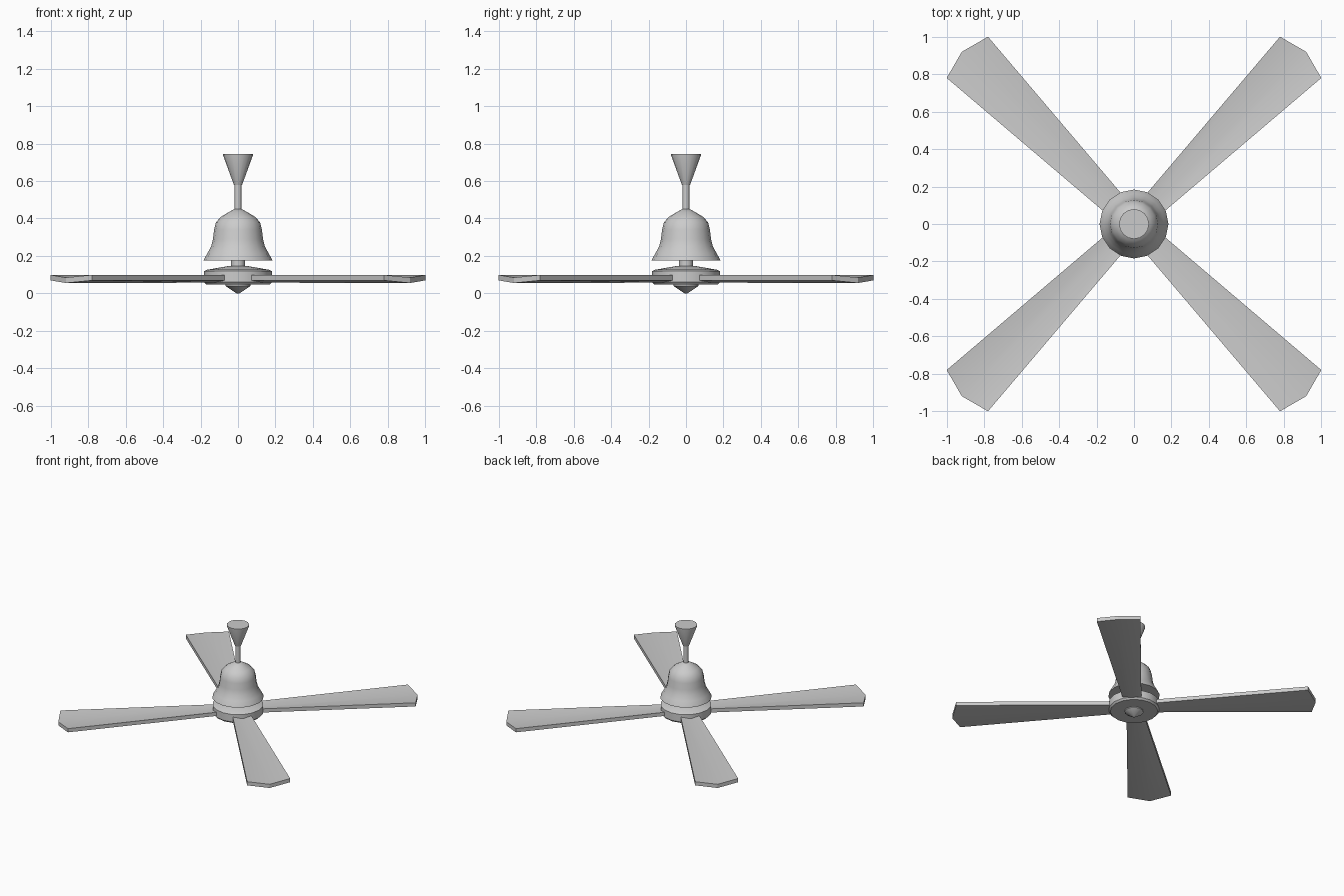
import bpy, bmesh, math
from mathutils import Matrix

cube = bpy.data.objects.get("Cube")
if cube:
    bpy.data.objects.remove(cube)

GREY = (0.6, 0.6, 0.6, 1)
metal = bpy.data.materials.new("light_grey")
metal.use_nodes = True
metal.diffuse_color = GREY
metal.node_tree.nodes["Principled BSDF"].inputs["Base Color"].default_value = GREY


def finish(name, bm, angle):
    bmesh.ops.recalc_face_normals(bm, faces=bm.faces)
    mesh = bpy.data.meshes.new(name)
    bm.to_mesh(mesh)
    bm.free()
    mesh.materials.append(metal)
    obj = bpy.data.objects.new(name, mesh)
    bpy.context.collection.objects.link(obj)
    bpy.ops.object.select_all(action='DESELECT')
    obj.select_set(True)
    bpy.context.view_layer.objects.active = obj
    bpy.ops.object.shade_smooth_by_angle(angle=math.radians(angle))
    return obj


def lathe(name, profile, sides, angle=35):
    """Closed turned part from (radius, height) points."""
    bm = bmesh.new()
    rings = []
    for r, z in profile:
        rings.append([bm.verts.new((r * math.cos(math.tau * i / sides),
                                    r * math.sin(math.tau * i / sides), z))
                      for i in range(sides)])
    for a, b in zip(rings, rings[1:]):
        for i in range(sides):
            j = (i + 1) % sides
            bm.faces.new((a[i], a[j], b[j], b[i]))
    bm.faces.new(rings[0])
    bm.faces.new(rings[-1])
    return finish(name, bm, angle)


def blade(name, turn):
    """Tapered blade with a shallow sag across it and a pointed tip."""
    bm = bmesh.new()
    root, shoulder, tip, thick = 0.1, 1.26, 1.302, 0.029
    layers = []
    for drop in (0, thick):
        row = [(root, -0.062, 0.098), (root, 0, 0.086), (root, 0.062, 0.098),
               (shoulder, -0.156, 0.098), (tip, 0, 0.084), (shoulder, 0.156, 0.098)]
        layers.append([bm.verts.new((x, y, z - drop)) for x, y, z in row])
    for v in layers:
        bm.faces.new((v[0], v[3], v[4], v[1]))
        bm.faces.new((v[1], v[4], v[5], v[2]))
    top, low = layers
    outline = [0, 3, 4, 5, 2, 1]
    for i, j in zip(outline, outline[1:] + outline[:1]):
        bm.faces.new((top[i], top[j], low[j], low[i]))
    bmesh.ops.rotate(bm, verts=bm.verts, cent=(0, 0, 0),
                     matrix=Matrix.Rotation(turn, 3, 'Z'))
    return finish(name, bm, 30)


# Ceiling mount and rod
lathe("ceiling_canopy", [(0.022, 0.58), (0.08, 0.738), (0.08, 0.745)], 16)
lathe("down_rod", [(0.018, 0.43), (0.018, 0.6)], 12)

# Bell-shaped motor cover
lathe("motor_bell", [(0.184, 0.175), (0.18, 0.185), (0.163, 0.215), (0.144, 0.25),
                     (0.134, 0.29), (0.128, 0.34), (0.118, 0.38), (0.09, 0.41),
                     (0.05, 0.434), (0.02, 0.45)], 16, 45)
lathe("motor_shaft", [(0.038, 0.13), (0.038, 0.18)], 12)

# Hub disc and nose
lathe("blade_hub", [(0.17, 0.047), (0.182, 0.06), (0.182, 0.118), (0.165, 0.126),
                    (0.05, 0.146)], 16)
lathe("hub_nose", [(0.008, 0), (0.068, 0.04), (0.068, 0.05)], 12)

# Four blades on the diagonals
for n in range(4):
    blade(f"fan_blade_{n + 1}", math.radians(45 + 90 * n))
